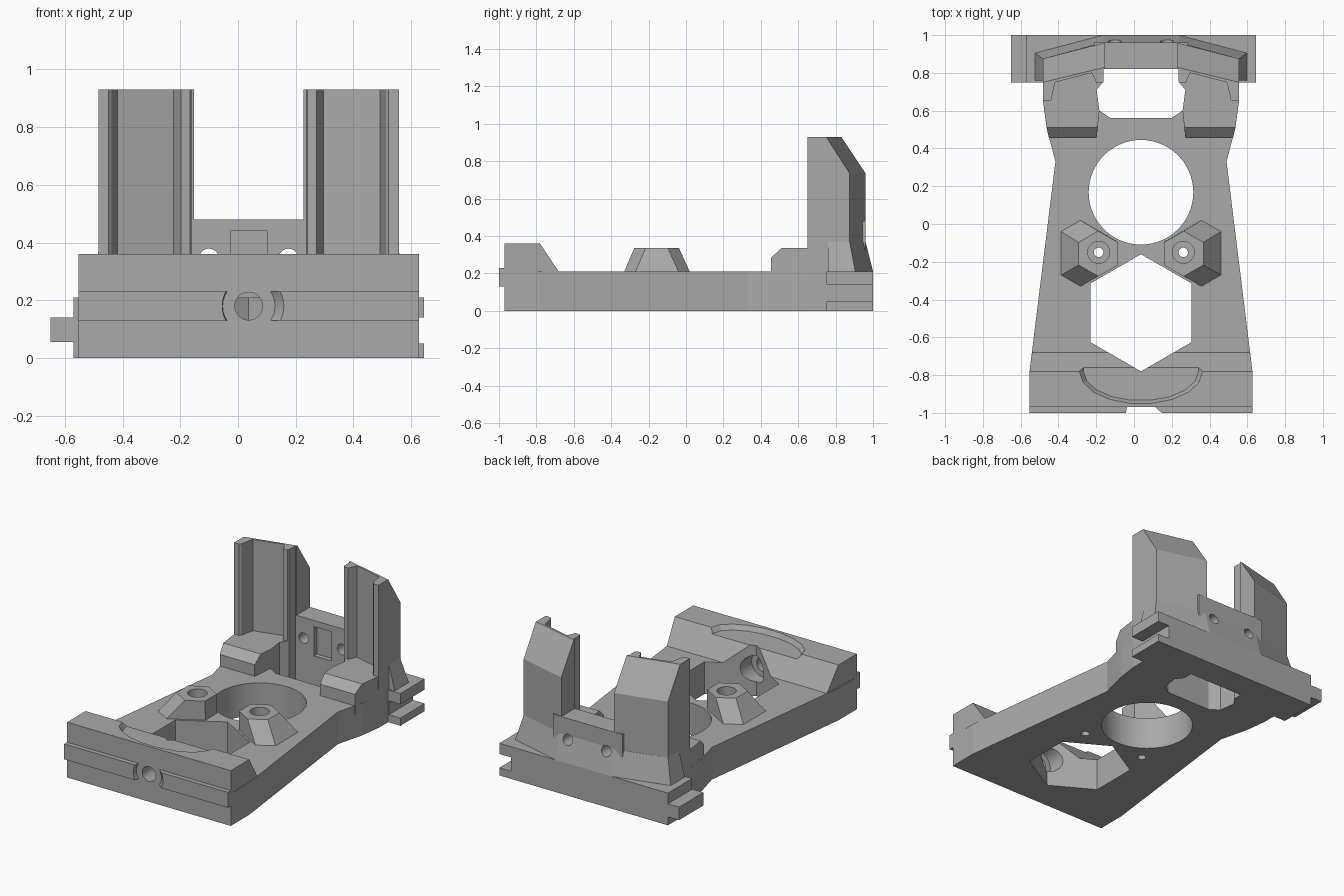
import bpy, bmesh, math

old = bpy.data.objects.get("Cube")
if old:
    bpy.data.objects.remove(old)

CX = 0.037  # the body is symmetric about this x

grey = bpy.data.materials.new("plain_grey")
grey.use_nodes = True
GREY = (0.4, 0.4, 0.4, 1)
grey.diffuse_color = GREY
grey.node_tree.nodes["Principled BSDF"].inputs["Base Color"].default_value = GREY


def loft(name, sections):
    """Closed solid through rings of 3D points with equal counts."""
    bm = bmesh.new()
    rings = [[bm.verts.new((x + CX, y, z)) for x, y, z in s] for s in sections]
    bm.faces.new(rings[0])
    bm.faces.new(rings[-1])
    for a, b in zip(rings, rings[1:]):
        for i in range(len(a)):
            j = (i + 1) % len(a)
            bm.faces.new((a[i], a[j], b[j], b[i]))
    bmesh.ops.recalc_face_normals(bm, faces=bm.faces)
    me = bpy.data.meshes.new(name)
    bm.to_mesh(me)
    bm.free()
    me.materials.append(grey)
    ob = bpy.data.objects.new(name, me)
    bpy.context.collection.objects.link(ob)
    return ob


def layers(name, *pairs):
    """Loft from (height, outline) pairs."""
    return loft(name, [[(x, y, z) for x, y in pts] for z, pts in pairs])


def prism(name, pts, z0, z1):
    return layers(name, (z0, pts), (z1, pts))


def box(name, x0, x1, y0, y1, z0, z1):
    return prism(name, [(x0, y0), (x1, y0), (x1, y1), (x0, y1)], z0, z1)


def both(pts):
    """Outline from its +x half."""
    return pts + [(-x, y) for x, y in reversed(pts)]


def flip(pts, s):
    return [(s * x, y) for x, y in pts]


def ring(x, y, r, n=64, start=0.0):
    return [(x + r * math.cos(start + math.tau * i / n),
             y + r * math.sin(start + math.tau * i / n)) for i in range(n)]


def rod(name, a, b):
    """Round solid along y; each end is (y, x, z, radius)."""
    return loft(name, [[(u, y, v) for u, v in ring(x, z, r)] for y, x, z, r in (a, b)])


def combine(target, tool, mode):
    mod = target.modifiers.new(mode.lower(), 'BOOLEAN')
    mod.operation = mode
    mod.solver = 'EXACT'
    mod.object = tool
    bpy.context.view_layer.objects.active = target
    bpy.ops.object.modifier_apply(modifier=mod.name)
    bpy.data.objects.remove(tool)


# Waisted base plate
frame = prism("mounting_frame", both([(.59, -.97), (.59, -.78), (.453, .33),
                                      (.5, .51), (.52, .66), (.52, .8)]), 0, .21)
adds, cuts = [], []

# Raised front bar with sloped rear
bar_low = both([(.59, -.97), (.577, -.68)])
bar_high = both([(.59, -.97), (.59, -.78)])
adds.append(layers("front_bar", (.15, bar_low), (.21, bar_low), (.36, bar_high)))

# Front ridge, interrupted around the hole
ridge = box("front_ridge", -.59, .59, -1, -.95, .13, .23)
combine(ridge, rod("ridge_gap", (-1.01, .02, .18, .112), (-.969, 0, .18, .09)), 'DIFFERENCE')
adds.append(ridge)

# Rear rail with a tongue at one end and a groove at the other
rail = box("rear_rail", -.607, .608, .75, 1, 0, .21)
combine(rail, box("rail_groove", .525, .7, .7, 1.1, .05, .14), 'DIFFERENCE')
adds += [rail, box("rail_tongue", -.687, -.58, .75, 1, .055, .14)]

# Back wall with a flared, angled foot
inner = [(.455, .755), (.26, .805), (.19, .815)]
foot_low = both([(.19, .815), (.26, .805), (.455, .76), (.56, .76), (.56, .905), (.2, 1)][::1])


def foot(out, back_out, back_in):
    half = [(.26, .8), (.455, .76), (out, .76), (out, back_out), (.2, back_in)]
    return both(half)


adds.append(layers("back_foot", (.2, foot(.56, .905, 1)), (.21, foot(.56, .905, 1)),
                   (.37, foot(.52, .875, .96))))
adds.append(box("back_wall", -.25, .25, .81, .96, .3, .48))

# Paired parts
for s, side in ((-1, "right"), (1, "left")):
    # Pedestal with chamfered front
    tail = [(.505, .55), (.52, .66), (.52, .85), (.19, .85), (.19, .7), (.22, .6)]
    ped = flip([(.235, .455), (.487, .455)] + tail, s)
    ped_top = flip([(.23, .51), (.5, .51)] + tail, s)
    adds.append(layers(side + "_pedestal", (.15, ped), (.285, ped), (.335, ped_top)))

    # Channelled column with sloped back
    front = [(.19, .75), (.235, .745), (.26, .8), (.455, .75), (.475, .66), (.485, .65), (.52, .65)]
    col = flip(front + [(.52, .875), (.19, .96)], s)
    col_top = flip(front + [(.52, .75), (.19, .83)], s)
    adds.append(layers(side + "_column", (.25, col), (.735, col), (.93, col_top)))

    # Faceted screw mount leaning outward
    wide = [(.423, -.04), (.32, .02), (.122, -.095), (.122, -.215), (.32, -.33), (.423, -.27)]
    top = ring(.226, -.157, .12, 6, math.pi / 6)
    top = [(x, y) for x, y in top]
    top = [top[0], top[1], top[2], top[3], top[4], top[5]]
    adds.append(layers(side + "_screw_mount", (.15, flip(wide, s)), (.21, flip(wide, s)),
                       (.335, flip(top, s))))
    cuts.append(prism("screw_hole", ring(s * .224, -.15, .025, 32), -.1, .5))
    cuts.append(prism("screw_recess", ring(s * .224, -.15, .058, 32), .26, .5))

    # Hole through the back wall
    cuts.append(rod("wall_hole", (.7, s * .138, .345, .034), (1.1, s * .138, .345, .034)))

# Openings through the plate
cuts.append(prism("round_opening", ring(0, .168, .277), -.1, .6))
cuts.append(prism("hex_opening", ring(0, -.47, .31, 6, math.pi / 2), -.1, .6))
cuts.append(prism("rear_opening", both([(.16, .56), (.22, .6), (.235, .71),
                                        (.198, .755), (.198, .82)]), -.1, 1.2))
cuts.append(box("wall_recess", -.063, .063, .7, .85, .25, .44))

# Front hole with inner counterbore
cuts.append(rod("front_hole", (-1.1, 0, .18, .048), (-.5, 0, .18, .048)))
cuts.append(rod("counterbore", (-.85, 0, .18, .085), (-.5, 0, .18, .085)))


# Crescent dish on the front bar
def dish(a, b):
    arc = [(a * math.cos(t), -.78 - b * math.sin(t))
           for t in [math.pi * i / 9 for i in range(10)]]
    return [(a, -.7)] + arc + [(-a, -.7)]


cuts.append(layers("crescent_dish", (.33, dish(.305, .155)), (.365, dish(.33, .175))))

for part in adds:
    combine(frame, part, 'UNION')
for tool in cuts:
    combine(frame, tool, 'DIFFERENCE')

bpy.ops.object.select_all(action='DESELECT')
frame.select_set(True)
bpy.context.view_layer.objects.active = frame
bpy.ops.object.shade_smooth_by_angle(angle=math.radians(6.5))
